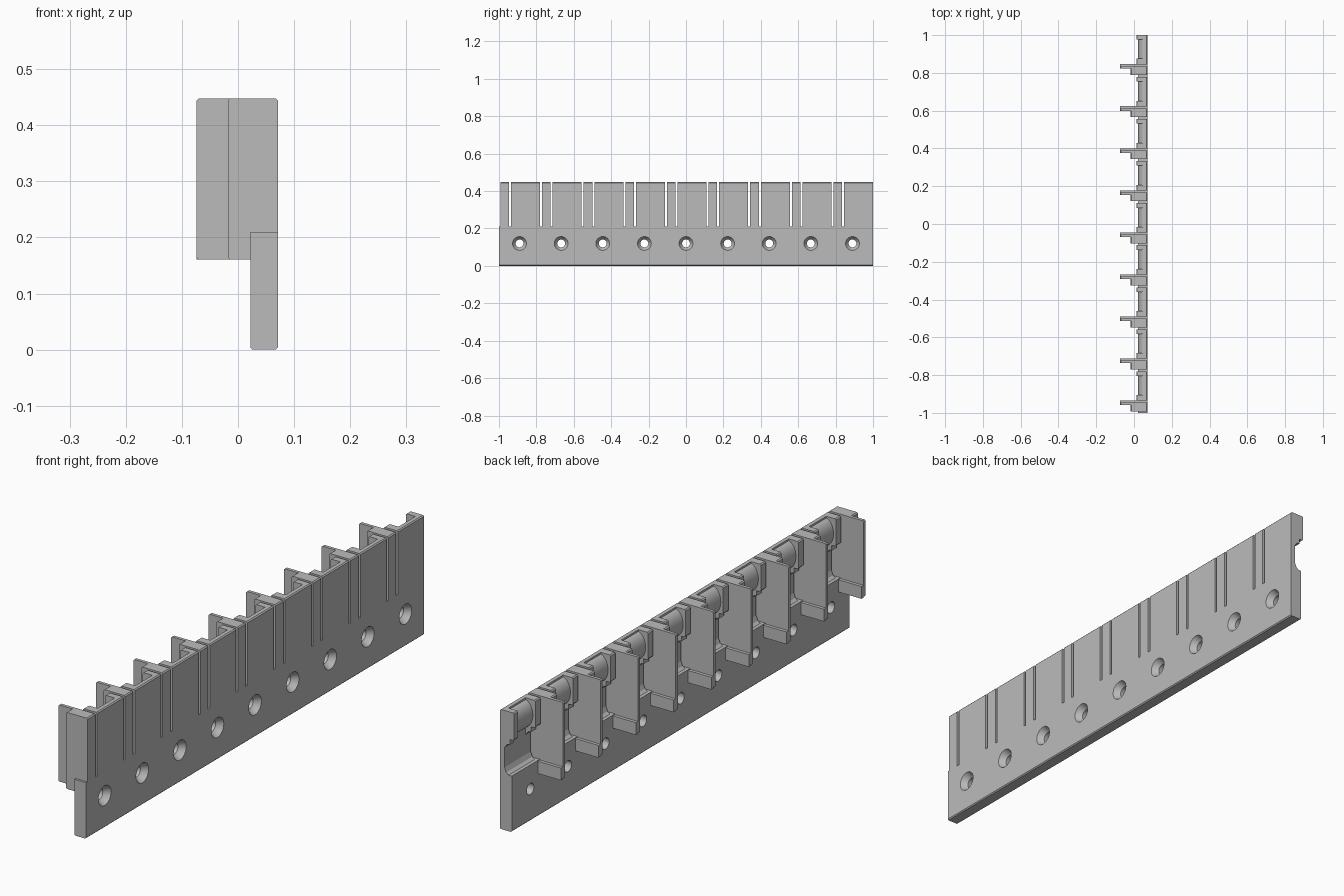
import bpy, bmesh, math
from mathutils import Matrix

if "Cube" in bpy.data.objects:
    bpy.data.objects.remove(bpy.data.objects["Cube"])

N, PITCH, F0 = 9, 0.2225, -0.946      # bays, spacing, upper face of first divider
FACE = 0.071                          # flat outer face of the strip
TOP = 0.448

grey = bpy.data.materials.new("plain grey")
grey.diffuse_color = (0.5, 0.5, 0.5, 1)
grey.use_nodes = True
grey.node_tree.nodes["Principled BSDF"].inputs["Base Color"].default_value = grey.diffuse_color


def prism(bm, profile, y0, y1):
    """Extrude an (x, z) profile along y."""
    a = [bm.verts.new((x, y0, z)) for x, z in profile]
    b = [bm.verts.new((x, y1, z)) for x, z in profile]
    n = len(profile)
    bm.faces.new(a)
    bm.faces.new(b[::-1])
    for i in range(n):
        j = (i + 1) % n
        bm.faces.new((a[j], a[i], b[i], b[j]))


def finish(bm, name, smooth=False):
    bmesh.ops.recalc_face_normals(bm, faces=bm.faces)
    me = bpy.data.meshes.new(name)
    bm.to_mesh(me)
    bm.free()
    me.materials.append(grey)
    ob = bpy.data.objects.new(name, me)
    bpy.context.collection.objects.link(ob)
    if smooth:
        bpy.ops.object.select_all(action='DESELECT')
        ob.select_set(True)
        bpy.context.view_layer.objects.active = ob
        bpy.ops.object.shade_smooth_by_angle(angle=math.radians(35))
    return ob


def repeated(name, profile, start, end, smooth=False):
    """One prism per bay, offsets measured from the divider face."""
    bm = bmesh.new()
    for k in range(N):
        f = F0 + k * PITCH
        prism(bm, profile, max(-1, f + start), min(1, f + end))
    return finish(bm, name, smooth)


# lower mounting rail
c = 0.004
bm = bmesh.new()
prism(bm, [(0.022 + c, 0), (FACE - c, 0), (FACE, c), (FACE, 0.21),
           (0.022, 0.21), (0.022, c)], -1, 1)
rail = finish(bm, "mounting_rail")

# countersunk screw holes, turned around the x axis
bm = bmesh.new()
for k in range(N):
    y = (k - 4) * PITCH
    rings = []
    for x, r in [(0.0, 0.021), (0.048, 0.021), (0.055, 0.028), (FACE, 0.037), (0.09, 0.037)]:
        rings.append([bm.verts.new((x, y + r * math.cos(t * math.tau / 32),
                                    0.12 + r * math.sin(t * math.tau / 32))) for t in range(32)])
    bm.faces.new(rings[0])
    bm.faces.new(rings[-1])
    for p, q in zip(rings, rings[1:]):
        for i in range(32):
            j = (i + 1) % 32
            bm.faces.new((p[i], p[j], q[j], q[i]))
cutter = finish(bm, "hole_cutter")
cutter.hide_render = True
mod = rail.modifiers.new("holes", 'BOOLEAN')
mod.operation, mod.object, mod.solver = 'DIFFERENCE', cutter, 'EXACT'
bpy.context.view_layer.objects.active = rail
bpy.ops.object.modifier_apply(modifier=mod.name)
bpy.data.objects.remove(cutter)
bpy.ops.object.select_all(action='DESELECT')
rail.select_set(True)
bpy.context.view_layer.objects.active = rail
bpy.ops.object.shade_smooth_by_angle(angle=math.radians(25))


def stepped(x):
    """Profile that overhangs the rail out to x."""
    return [(x + c, 0.161), (0.022, 0.161), (0.022, 0.21), (FACE, 0.21), (FACE, TOP - c),
            (FACE - c, TOP), (x + c, TOP), (x, TOP - c), (x, 0.161 + c)]


# posts, thin dividers and their thicker feet
repeated("post", stepped(-0.018), -0.046, -0.010)
repeated("divider", stepped(-0.074), -0.012, 0)
repeated("divider_foot", [(-0.074, 0.161), (0.022, 0.161), (0.022, 0.207), (-0.074, 0.207)],
         0, 0.012)

# spring tongues between the slots, thicker at the root
T0, T1, CAP = 0.011, 0.166, 0.024
repeated("spring_tongue", [(FACE, 0.21), (FACE, TOP - c), (FACE - c, TOP), (0.052, TOP),
                           (0.052, 0.235), (0.045, 0.218), (0.035, 0.21)], T0, T1)

# stepped end caps of each tongue head
cap = [(0.052, TOP), (0.016, TOP), (0.012, TOP - c), (0.012, 0.35), (0.016, 0.345),
       (0.03, 0.345), (0.03, 0.325), (0.04, 0.325), (0.052, 0.31)]
repeated("head_cap_lower", cap, T0, T0 + CAP + 0.006)
repeated("head_cap_upper", cap, T1 - CAP, T1)

# rounded barrel between the caps
arc = [(0.058 - 0.036 * math.sin(math.pi * i / 16), 0.39 + 0.052 * math.cos(math.pi * i / 16))
       for i in range(17)]
repeated("head_barrel", arc, T0 + CAP + 0.006, T1 - CAP, True)
